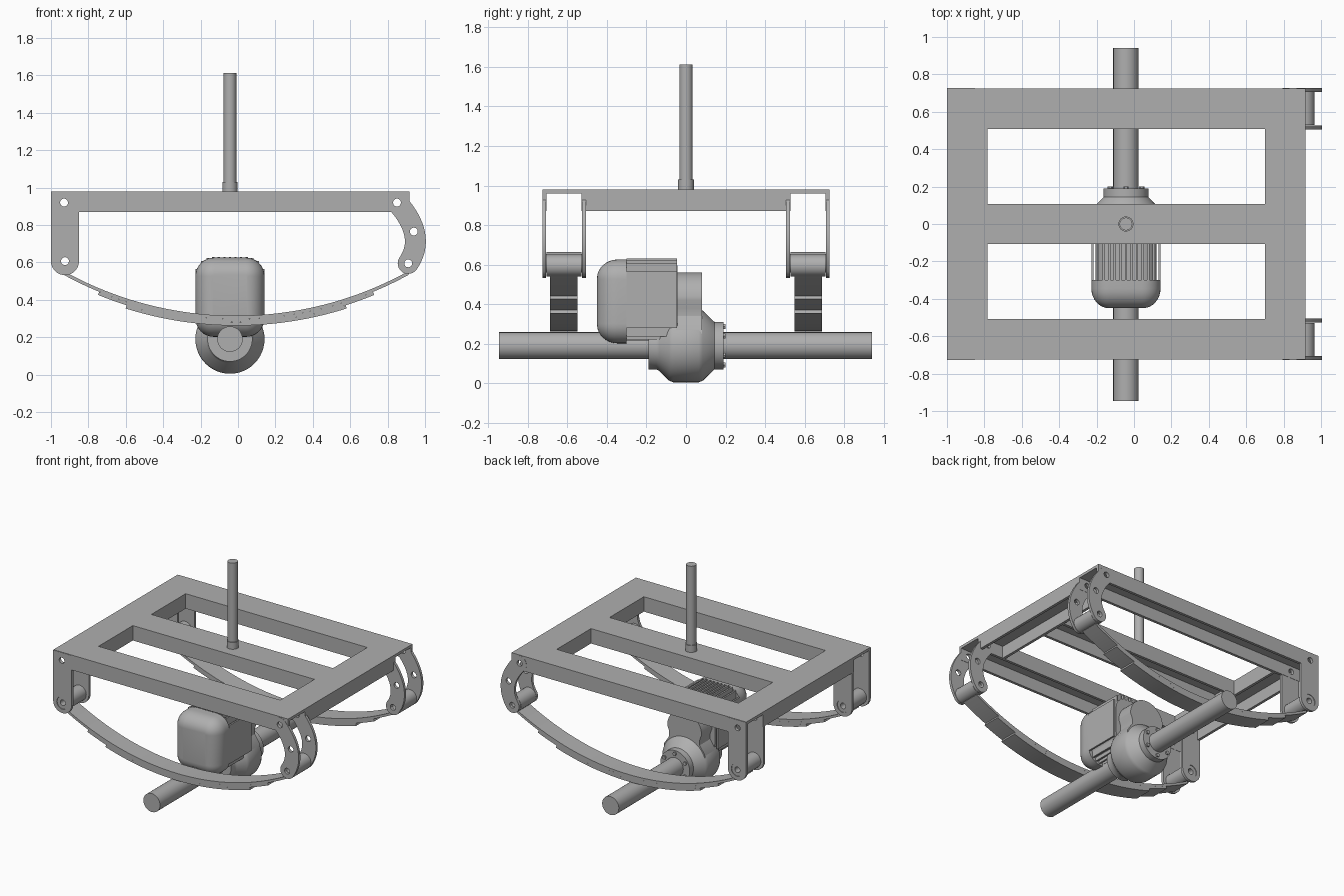
import bpy, bmesh, math
from mathutils import Vector, Matrix

cube = bpy.data.objects.get("Cube")
if cube:
    bpy.data.objects.remove(cube)

grey = bpy.data.materials.new("plain_grey")
grey.use_nodes = True
colour = (0.43, 0.43, 0.43, 1)
grey.diffuse_color = colour
grey.node_tree.nodes["Principled BSDF"].inputs["Base Color"].default_value = colour
parts = []


def add(name, mesh):
    ob = bpy.data.objects.new(name, mesh)
    bpy.context.scene.collection.objects.link(ob)
    mesh.materials.clear()
    mesh.materials.append(grey)
    parts.append(ob)
    return ob


def from_bmesh(name, bm):
    bmesh.ops.recalc_face_normals(bm, faces=bm.faces)
    mesh = bpy.data.meshes.new(name)
    bm.to_mesh(mesh)
    bm.free()
    return add(name, mesh)


def box(name, x0, x1, y0, y1, z0, z1):
    bm = bmesh.new()
    size = Matrix.Diagonal((x1 - x0, y1 - y0, z1 - z0, 1))
    place = Matrix.Translation(((x0 + x1) / 2, (y0 + y1) / 2, (z0 + z1) / 2))
    bmesh.ops.create_cube(bm, size=1, matrix=place @ size)
    return from_bmesh(name, bm)


def circle(cx, cz, r, n=28, a0=0, a1=360):
    steps = n if a1 - a0 == 360 else n + 1
    return [(cx + r * math.cos(math.radians(a0 + (a1 - a0) * i / n)),
             cz + r * math.sin(math.radians(a0 + (a1 - a0) * i / n))) for i in range(steps)]


def plate(name, outline, holes, y0, y1):
    """Flat outline in x and z with holes, given depth along y."""
    cu = bpy.data.curves.new(name, "CURVE")
    cu.dimensions = "2D"
    cu.fill_mode = "BOTH"
    cu.extrude = abs(y1 - y0) / 2
    for loop in [outline] + holes:
        sp = cu.splines.new("POLY")
        sp.points.add(len(loop) - 1)
        for p, (x, z) in zip(sp.points, loop):
            p.co = (x, z, 0, 1)
        sp.use_cyclic_u = True
    tmp = bpy.data.objects.new(name + "_outline", cu)
    bpy.context.scene.collection.objects.link(tmp)
    mesh = bpy.data.meshes.new_from_object(tmp.evaluated_get(bpy.context.evaluated_depsgraph_get()))
    bpy.data.objects.remove(tmp)
    mesh.transform(Matrix.Translation((0, (y0 + y1) / 2, 0)) @ Matrix.Rotation(math.pi / 2, 4, "X"))
    return add(name, mesh)


def loft(name, rings):
    """Skin between equal loops, each (y, [(x, z), ...]), with capped ends."""
    bm = bmesh.new()
    loops = [[bm.verts.new((x, y, z)) for x, z in loop] for y, loop in rings]
    n = len(loops[0])
    for a, b in zip(loops, loops[1:]):
        for i in range(n):
            bm.faces.new((a[i], a[(i + 1) % n], b[(i + 1) % n], b[i]))
    bm.faces.new(loops[0])
    bm.faces.new(loops[-1])
    return from_bmesh(name, bm)


def lathe(name, cx, cz, profile, n=48):
    return loft(name, [(y, circle(cx, cz, r, n)) for y, r in profile])


def rounded(cx, cz, w, h, r):
    out = []
    for sx, sz, a in ((1, 1, 0), (-1, 1, 90), (-1, -1, 180), (1, -1, 270)):
        out += circle(cx + sx * (w - r), cz + sz * (h - r), r, 8, a, a + 90)
    return out


# Frame: downward-open channels
LOW, TOP, WALL = 0.87, 0.98, 0.02
OUT, INN = 0.725, 0.508
X0, X1, XL, XR = -1.0, 0.917, -0.783, 0.70
HANG, HANG_BOLT = (-0.925, 0.607), (-0.93, 0.92)
SH_A, SH_M, SH_B = (0.85, 0.92), (0.94, 0.765), (0.91, 0.595)
HOLE = 0.021
beam = [(X0, LOW), (X1, LOW), (X1, TOP - 0.002), (X0, TOP - 0.002)]
beam_holes = [circle(*HANG_BOLT, HOLE), circle(*SH_A, HOLE)]
for x0, x1, name in ((X0, XL, "end_beam_right"), (XR, X1, "end_beam_left")):
    box(name + "_top", x0, x1, -INN, INN, TOP - WALL, TOP)
    box(name + "_wall_a", x0, x0 + WALL, -INN, INN, LOW, TOP)
    box(name + "_wall_b", x1 - WALL, x1, -INN, INN, LOW, TOP)
box("middle_beam_top", XL, XR, -0.108, 0.108, TOP - WALL, TOP)
for s in (-1, 1):
    box("middle_beam_wall", XL, XR, *sorted((s * 0.108, s * 0.088)), LOW, TOP)

# Hanger and shackle outlines
hanger = [(-0.85, TOP - 0.003), (X0, TOP - 0.003)] + circle(*HANG, 0.075, 20, 180, 360)
a, b, ctrl = Vector(SH_A), Vector(SH_B), Vector((1.01, 0.7425))
outer, inner = [], []
for i in range(17):
    t = i / 16
    p = a * (1 - t) ** 2 + ctrl * 2 * t * (1 - t) + b * t * t
    d = ((ctrl - a) * (1 - t) + (b - ctrl) * t).normalized()
    side = Vector((-d.y, d.x)) * 0.056
    outer.append(tuple(p + side))
    inner.append(tuple(p - side))
end = math.degrees(math.atan2(side.y, side.x))
d0 = (ctrl - a).normalized()
start = math.degrees(math.atan2(-d0.x, d0.y))
lower_cap = circle(*SH_B, 0.056, 12, end - 180, end)[::-1]
upper_cap = circle(*SH_A, 0.056, 12, start - 180, start)[::-1]
shackle = outer + lower_cap[1:-1] + inner[::-1] + upper_cap[1:-1]


# Leaf spring strip, hugging a common circle
def leaf(half, depth, thick=0.0175, cx=-0.01, radius=1.9, cz=2.215):
    span = math.degrees(math.asin(half / radius))
    r = radius + depth
    return (circle(cx, cz, r, 40, 270 - span, 270 + span)
            + circle(cx, cz, r + thick, 40, 270 - span, 270 + span)[::-1])


for s, label in ((-1, "front"), (1, "back")):
    box(label + "_beam_top", X0, X1, *sorted((s * INN, s * OUT)), TOP - WALL, TOP)
    for edge, step in ((OUT, -WALL), (INN, WALL)):
        y0, y1 = sorted((s * edge, s * (edge + step)))
        plate(label + "_beam_wall", beam, beam_holes, y0, y1)
        proud = 0.002 if y0 + y1 > 0 else -0.002
        proud *= 1 if edge == OUT else -1
        plate(label + "_hanger_plate", hanger,
              [circle(*HANG_BOLT, HOLE), circle(*HANG, 0.046)], y0 + proud, y1 + proud)
        plate(label + "_shackle_plate", shackle,
              [circle(*c, HOLE) for c in (SH_A, SH_M, SH_B)], y0 + proud, y1 + proud)
    # Bushings and spring eyes
    y0, y1 = sorted((s * (INN + 0.003), s * (OUT - 0.003)))
    plate(label + "_hanger_bushing", circle(*HANG, 0.046), [circle(*HANG, HOLE)], y0, y1)
    y0, y1 = sorted((s * (INN + WALL), s * (OUT - WALL)))
    for c, eye in ((HANG, "_hanger_eye"), (SH_B, "_shackle_eye")):
        plate(label + eye, circle(*c, 0.056), [circle(*c, HOLE)], y0, y1)
    y0, y1 = sorted((s * 0.55, s * 0.687))
    for k, half in enumerate((0.915, 0.725, 0.575)):
        plate(label + "_spring_leaf", leaf(half, k * 0.0175), [], y0, y1)

# Axle and differential housing
CX, AZ = -0.043, 0.19
lathe("axle", CX, AZ, [(-0.945, 0.068), (0.942, 0.068)])
lathe("differential_housing", CX, AZ,
      [(-0.19, 0.12), (-0.15, 0.12), (-0.135, 0.128), (-0.085, 0.177), (-0.065, 0.185),
       (0.065, 0.185), (0.085, 0.177), (0.135, 0.128), (0.15, 0.115)])
lathe("differential_flange", CX, AZ, [(0.145, 0.12), (0.19, 0.12)])
for i in range(6):
    t = math.radians(60 * i + 30)
    lathe("flange_bolt", CX + 0.097 * math.cos(t), AZ + 0.097 * math.sin(t),
          [(0.185, 0.014), (0.201, 0.014)], 6)

# Gearbox neck between motor and differential
right_side = [(0.175, 0.20), (0.165, 0.28), (0.125, 0.34), (0.125, 0.38)]
crown = circle(0, 0.42, 0.14, 24, 0, 180)
neck = right_side + crown + [(-x, z) for x, z in right_side[::-1]]
plate("gearbox_neck", [(CX + x, z) for x, z in neck], [], -0.05, 0.08)

# Motor: domed cover, core and vertical cooling fins
MZ, MW, MH, MR = 0.414, 0.185, 0.212, 0.1
cover = [(-0.30, rounded(CX, MZ, MW, MH, MR))]
for i in range(9):
    t = math.radians(88 * i / 8)
    inset = 0.095 * (1 - math.cos(t))
    cover.append((-0.345 - 0.105 * math.sin(t),
                  rounded(CX, MZ, MW - inset, MH - inset, MR - inset)))
loft("motor_cover", cover)
plate("motor_core", rounded(CX, MZ, MW - 0.022, MH - 0.03, MR - 0.015), [], -0.302, -0.042)
FINS = 13
for i in range(FINS):
    off = -MW + 0.006 + i * (2 * MW - 0.012) / (FINS - 1)
    bend = max(0, abs(off) - (MW - MR))
    half = MH - MR + math.sqrt(MR * MR - bend * bend)
    box("motor_fin", CX + off - 0.006, CX + off + 0.006, -0.302, -0.045,
        MZ - half + 0.012, MZ + half + 0.004)

# Upright column with collar
for name, r, z0, z1 in (("column", 0.034, TOP - 0.01, 1.613), ("column_collar", 0.04, TOP - 0.01, 1.03)):
    bm = bmesh.new()
    bmesh.ops.create_cone(bm, cap_ends=True, segments=32, radius1=r, radius2=r, depth=z1 - z0,
                          matrix=Matrix.Translation((CX, 0, (z0 + z1) / 2)))
    from_bmesh(name, bm)

# Smooth curved walls, keep edges sharp
bpy.ops.object.select_all(action="DESELECT")
for ob in parts:
    ob.select_set(True)
bpy.context.view_layer.objects.active = parts[0]
bpy.ops.object.shade_smooth_by_angle(angle=math.radians(30))
